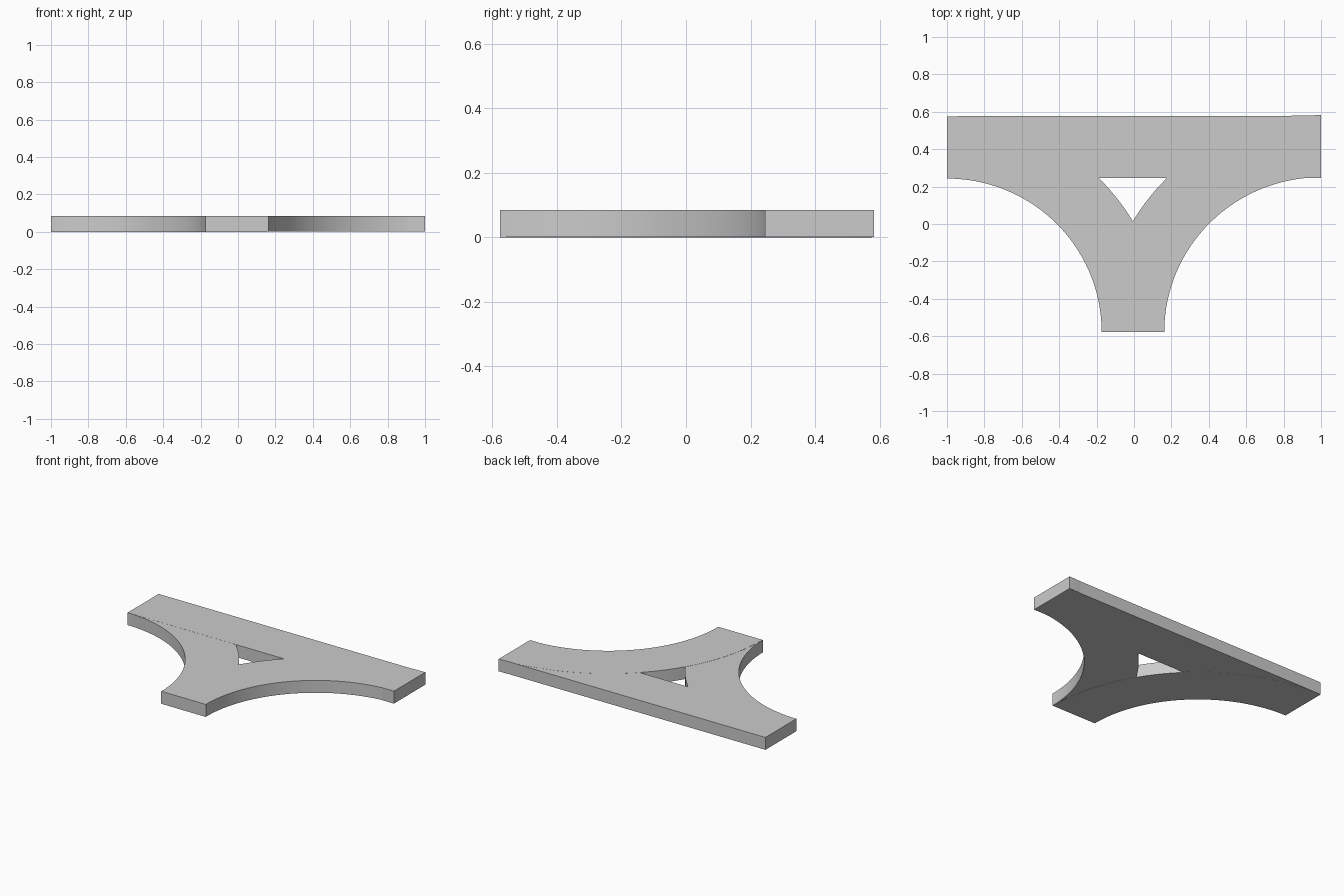
import bpy, bmesh, math

if "Cube" in bpy.data.objects:
    bpy.data.objects.remove(bpy.data.objects["Cube"])

TOP = 0.577     # outer edge of the straight, also the depth of the stem
HEIGHT = 0.084
SEGMENTS = 48


def extrude_strip(name, side_a, side_b, z0, height):
    """Solid slab between two matching 2D edge lines."""
    bm = bmesh.new()
    a = [bm.verts.new((x, y, z0)) for x, y in side_a]
    b = [bm.verts.new((x, y, z0)) for x, y in side_b]
    faces = [bm.faces.new((a[i], a[i + 1], b[i + 1], b[i])) for i in range(len(a) - 1)]
    ext = bmesh.ops.extrude_face_region(bm, geom=faces, use_keep_orig=True)
    verts = [g for g in ext["geom"] if isinstance(g, bmesh.types.BMVert)]
    bmesh.ops.translate(bm, verts=verts, vec=(0, 0, height))
    bmesh.ops.recalc_face_normals(bm, faces=bm.faces)
    mesh = bpy.data.meshes.new(name)
    bm.to_mesh(mesh)
    bm.free()
    obj = bpy.data.objects.new(name, mesh)
    bpy.context.collection.objects.link(obj)
    bpy.context.view_layer.objects.active = obj
    bpy.ops.object.select_all(action='DESELECT')
    obj.select_set(True)
    bpy.ops.object.shade_smooth_by_angle(angle=math.radians(30))
    return obj


def quarter(side, rx, ry):
    """Quarter arc about the outer lower corner on the given side."""
    pts = []
    for i in range(SEGMENTS + 1):
        t = math.pi / 2 * i / SEGMENTS
        pts.append((side * (1 - rx * math.sin(t)), -TOP + ry * math.cos(t)))
    return pts


# straight track across the back
extrude_strip("straight_track", [(-1, 0.245), (1, 0.245)],
              [(-1, 0.576), (1, 0.579)], 0.0005, HEIGHT)

# curved tracks from each end down to the shared stem, tiny steps where they overlap
extrude_strip("left_curve", quarter(-1, 0.827, 0.82), quarter(-1, 1.158, 1.153), 0.0, HEIGHT)
extrude_strip("right_curve", quarter(1, 0.838, 0.827), quarter(1, 1.17, 1.159), 0.001, HEIGHT)
